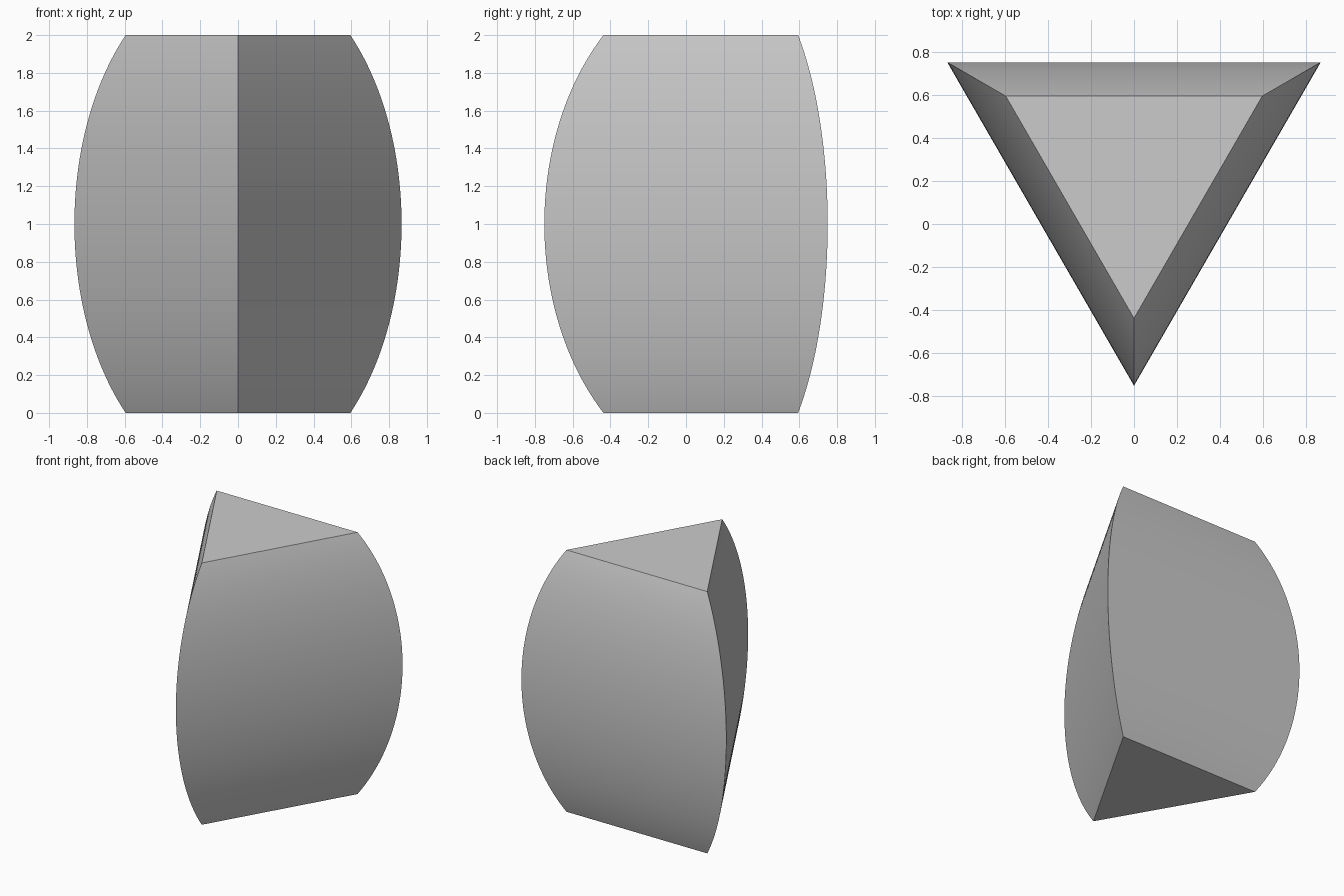
import bpy, bmesh, math

if "Cube" in bpy.data.objects:
    bpy.data.objects.remove(bpy.data.objects["Cube"])

RINGS = 64            # levels along the height
CENTRE_Y = 0.25       # triangle centroid, so the bounds are centred on y = 0
END_RADIUS = 0.687    # corner radius at the top and bottom; 1.0 at mid height


def corner_radius(z):
    # elliptical bulge, widest at z = 1
    return math.sqrt(1 - (1 - END_RADIUS ** 2) * (z - 1) ** 2)


def ring(bm, z):
    r = corner_radius(z)
    angles = [math.radians(a) for a in (-90, 30, 150)]
    return [bm.verts.new((r * math.cos(a), CENTRE_Y + r * math.sin(a), z)) for a in angles]


# three-sided barrel: stacked triangles joined by bulging walls
bm = bmesh.new()
rings = [ring(bm, 2 * i / RINGS) for i in range(RINGS + 1)]
for low, high in zip(rings, rings[1:]):
    for k in range(3):
        n = (k + 1) % 3
        bm.faces.new((low[k], low[n], high[n], high[k]))

# flat end caps
bm.faces.new(rings[0][::-1])
bm.faces.new(rings[-1])
bmesh.ops.recalc_face_normals(bm, faces=bm.faces)

mesh = bpy.data.meshes.new("triangular_barrel")
bm.to_mesh(mesh)
bm.free()
barrel = bpy.data.objects.new("triangular_barrel", mesh)
bpy.context.collection.objects.link(barrel)

# smooth walls, crisp corners and rims
bpy.context.view_layer.objects.active = barrel
barrel.select_set(True)
bpy.ops.object.shade_smooth_by_angle(angle=math.radians(20))
